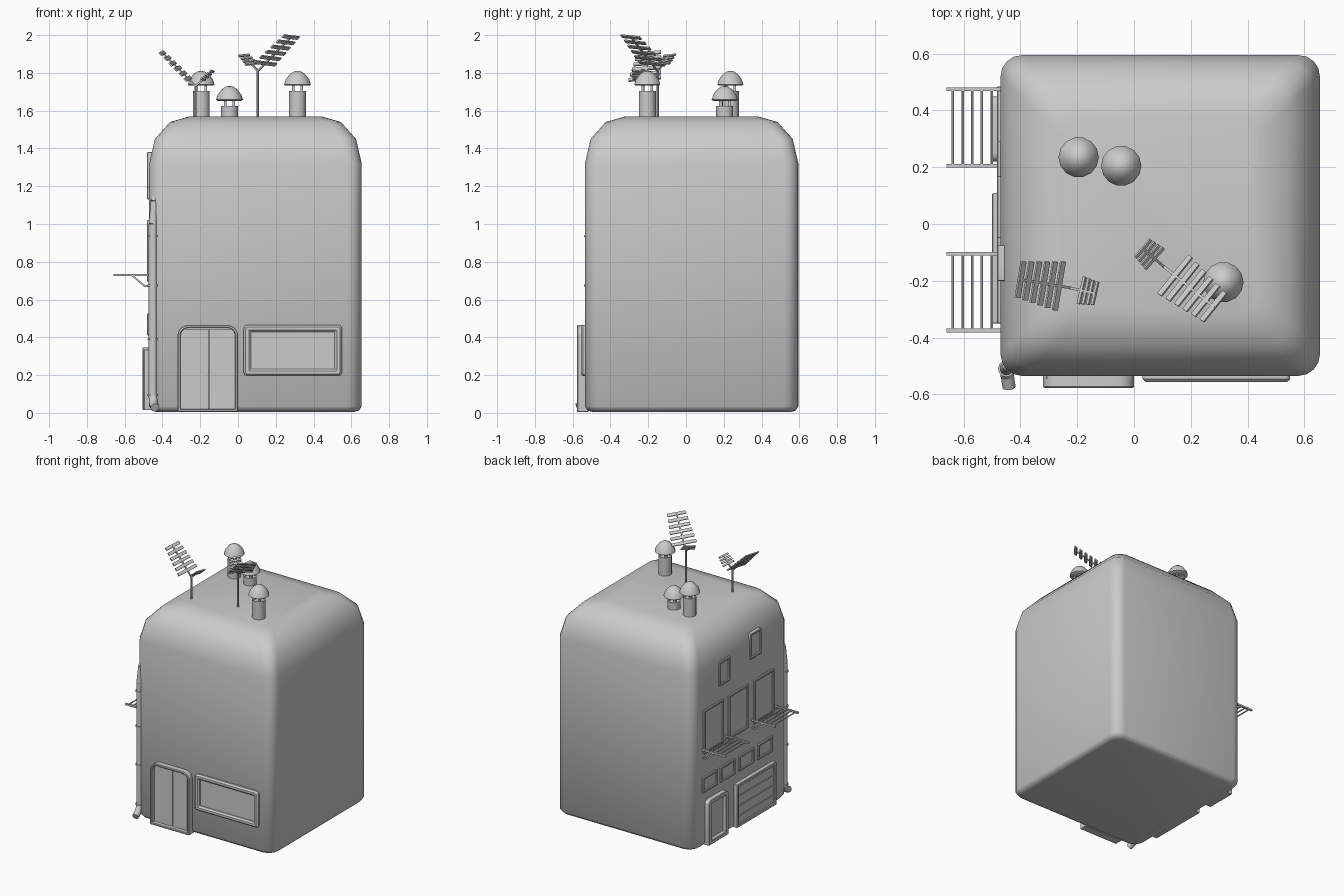
import bpy, bmesh, math
from mathutils import Vector, Matrix

if "Cube" in bpy.data.objects:
    bpy.data.objects.remove(bpy.data.objects["Cube"])

X0, X1, Y0, Y1 = -0.47, 0.655, -0.535, 0.595   # wall planes


def finish(name, bm, angle=35):
    bmesh.ops.recalc_face_normals(bm, faces=bm.faces)
    me = bpy.data.meshes.new(name)
    bm.to_mesh(me)
    bm.free()
    me.shade_smooth()
    me.set_sharp_from_angle(angle=math.radians(angle))
    ob = bpy.data.objects.new(name, me)
    bpy.context.collection.objects.link(ob)
    return ob


def rrect(u0, u1, v0, v1, rt, rb, n=5):
    # rounded rectangle, separate radii for top and bottom corners
    pts = []
    for k, (cu, cv, r) in enumerate([(u1 - rt, v1 - rt, rt), (u0 + rt, v1 - rt, rt),
                                     (u0 + rb, v0 + rb, rb), (u1 - rb, v0 + rb, rb)]):
        for i in range(n + 1):
            a = math.pi / 2 * (k + i / n)
            pts.append((cu + r * math.cos(a), cv + r * math.sin(a)))
    return pts


def loft(bm, rings, closed=False):
    vs = [[bm.verts.new(p) for p in r] for r in rings]
    n = len(vs[0])
    pairs = list(zip(vs, vs[1:])) + ([(vs[-1], vs[0])] if closed else [])
    for a, b in pairs:
        for i in range(n):
            bm.faces.new((a[i], a[(i + 1) % n], b[(i + 1) % n], b[i]))
    if not closed:
        bm.faces.new(vs[0])
        bm.faces.new(vs[-1])


def front(u, v, d):
    return (u, Y0 - d, v)


def left(u, v, d):          # u is world y
    return (X0 - d, u, v)


def frame(bm, place, box, t, d, rt=0.004, rb=0.004, bev=0.004):
    # bevelled ring of width t standing d off the wall
    u0, u1, v0, v1 = box
    rings = []
    for ins, dep in [(0, -0.02), (0, d - bev), (bev, d), (t - bev, d), (t, d - bev), (t, -0.02)]:
        pts = rrect(u0 + ins, u1 - ins, v0 + ins, v1 - ins, max(rt - ins, .002), max(rb - ins, .002))
        rings.append([place(u, v, dep) for u, v in pts])
    loft(bm, rings, True)


def panel(bm, place, box, d, rt=0.003, rb=0.003):
    pts = rrect(*box, rt, rb)
    loft(bm, [[place(u, v, k) for u, v in pts] for k in (-0.02, d)])


def bar(bm, p, q, w, h):
    p, q = Vector(p), Vector(q)
    m = Matrix.Translation((p + q) / 2) @ (q - p).to_track_quat('Z', 'Y').to_matrix().to_4x4() \
        @ Matrix.Diagonal((w, h, (q - p).length, 1))
    bmesh.ops.create_cube(bm, size=1, matrix=m)


def rod(bm, p, q, r1, r2=None, seg=10):
    p, q = Vector(p), Vector(q)
    m = Matrix.Translation((p + q) / 2) @ (q - p).to_track_quat('Z', 'Y').to_matrix().to_4x4()
    bmesh.ops.create_cone(bm, cap_ends=True, segments=seg, radius1=r1,
                          radius2=r1 if r2 is None else r2, depth=(q - p).length, matrix=m)


# building body with a soft rounded roof
bm = bmesh.new()
rings = []
for z, s in [(0.005, 0.04), (0.012, 0.015), (0.035, 0), (1.32, 0), (1.45, 0.03), (1.54, 0.11), (1.57, 0.215)]:
    pts = rrect(X0 + s, X1 - s, Y0 + s, Y1 - s, 0.075, 0.075, 4)
    rings.append([(x, y, z) for x, y in pts])
loft(bm, rings)
finish("building_body", bm, 50)

# front double door
bm = bmesh.new()
frame(bm, front, (-0.32, 0.0, 0.005, 0.465), 0.016, 0.042, 0.055, 0.003)
finish("front_door_frame", bm)
bm = bmesh.new()
panel(bm, front, (-0.31, -0.157, 0.01, 0.445), 0.012)
panel(bm, front, (-0.153, -0.01, 0.01, 0.445), 0.012)
finish("front_door_leaves", bm)

# front shop window
bm = bmesh.new()
frame(bm, front, (0.03, 0.55, 0.195, 0.465), 0.038, 0.022, 0.02, 0.02, 0.011)
panel(bm, front, (0.06, 0.52, 0.225, 0.435), 0.004)
finish("front_window", bm)

# side door
bm = bmesh.new()
frame(bm, left, (0.22, 0.45, 0.015, 0.345), 0.03, 0.036, 0.03, 0.003)
panel(bm, left, (0.24, 0.43, 0.02, 0.32), 0.008)
finish("side_door", bm)

# garage door with slats
bm = bmesh.new()
frame(bm, left, (-0.35, 0.11, 0.015, 0.335), 0.022, 0.03)
for i in range(4):
    z = 0.02 + i * 0.074
    panel(bm, left, (-0.335, 0.095, z, z + 0.068), 0.018)
finish("garage_door", bm)

# side wall windows: low row, tall row, attic pair
rows = {"low_window": [(y, y + 0.17, 0.41, 0.525) for y in (0.315, 0.105, -0.115, -0.335)],
        "tall_window": [(y, y + 0.23, 0.695, 1.02) for y in (0.24, -0.05, -0.35)],
        "attic_window": [(0.165, 0.29, 1.13, 1.31), (-0.2, -0.075, 1.19, 1.38)]}
for name, boxes in rows.items():
    for b in boxes:
        bm = bmesh.new()
        frame(bm, left, b, 0.016, 0.013)
        panel(bm, left, (b[0] + .01, b[1] - .01, b[2] + .01, b[3] - .01), 0.003)
        finish(name, bm)

# slatted balconies with brackets
for ya, yb in ((0.205, 0.475), (-0.375, -0.105)):
    bm = bmesh.new()
    for y in (ya, yb):
        bar(bm, (-0.66, y, 0.73), (-0.465, y, 0.73), 0.013, 0.013)
        bar(bm, (-0.56, y, 0.727), (-0.49, y, 0.668), 0.009, 0.009)
        bar(bm, (-0.50, y, 0.672), (-0.465, y, 0.672), 0.009, 0.009)
    for i in range(5):
        x = -0.638 + i * 0.034
        rod(bm, (x, ya, 0.73), (x, yb, 0.73), 0.005, seg=6)
    finish("balcony", bm)

# corner drainpipe with collars and a kicked-out foot
bm = bmesh.new()
path = [(-.45, -.51, .08, .023), (-.45, -.51, 1.0, .023), (-.443, -.503, 1.12, .02), (-.425, -.485, 1.2, .012)]
for a, b in zip(path, path[1:]):
    rod(bm, a[:3], b[:3], a[3], b[3], 12)
rod(bm, (-.45, -.505, .09), (-.447, -.535, .045), .023, .023, 12)
rod(bm, (-.447, -.53, .05), (-.44, -.575, .028), .023, .023, 12)
for z in (0.095, 0.39, 0.675, 0.935):
    rod(bm, (-.45, -.51, z - .005), (-.45, -.51, z + .005), .029, seg=12)
finish("drainpipe", bm)

# roof vents: pipe, posts and domed cap
for x, y, zt in ((-0.195, 0.235, 1.81), (-0.045, 0.205, 1.73), (0.315, -0.205, 1.81)):
    bm = bmesh.new()
    rod(bm, (x, y, 1.55), (x, y, zt - 0.105), 0.045, seg=14)
    for k in range(4):
        a = math.pi / 4 + k * math.pi / 2
        px, py = x + 0.033 * math.cos(a), y + 0.033 * math.sin(a)
        bar(bm, (px, py, zt - 0.11), (px, py, zt - 0.06), 0.014, 0.014)
    cap = [(0.062, -0.078), (0.071, -0.072), (0.062, -0.045), (0.042, -0.018), (0.02, -0.003), (0.003, 0)]
    loft(bm, [[(x + r * math.cos(t * math.pi / 7), y + r * math.sin(t * math.pi / 7), zt + dz)
               for t in range(14)] for r, dz in cap])
    finish("roof_vent", bm)


# roof aerials: pole, two angled booms, flat cross elements
def aerial(base, big_tip, small_tip):
    bm = bmesh.new()
    base, big, small = Vector(base), Vector(big_tip), Vector(small_tip)
    rod(bm, (base.x, base.y, 1.55), base, 0.006, seg=8)
    for tip, n, length, w, start in ((big, 6, 0.15, 0.022, 0.22), (small, 4, 0.085, 0.012, 0.45)):
        d = tip - base
        bar(bm, base, tip, 0.009, 0.009)
        side = d.cross(Vector((0, 0, 1))).normalized()
        side.z = 0.08
        for i in range(n):
            c = base + d * (start + (0.97 - start) * i / (n - 1))
            half = side * length * (0.58 - 0.03 * i)
            nrm = d.cross(side).normalized()
            s, t = side.normalized(), d.normalized()
            t = nrm.cross(s)
            m = Matrix((s, t, nrm)).transposed().to_4x4()
            m = Matrix.Translation(c) @ m @ Matrix.Diagonal((half.length * 2, w, 0.008, 1))
            bmesh.ops.create_cube(bm, size=1, matrix=m)
    finish("roof_aerial", bm)


aerial((0.105, -0.15, 1.81), (0.285, -0.295, 1.995), (0.03, -0.085, 1.895))
aerial((-0.225, -0.225, 1.73), (-0.405, -0.195, 1.91), (-0.135, -0.245, 1.81))
